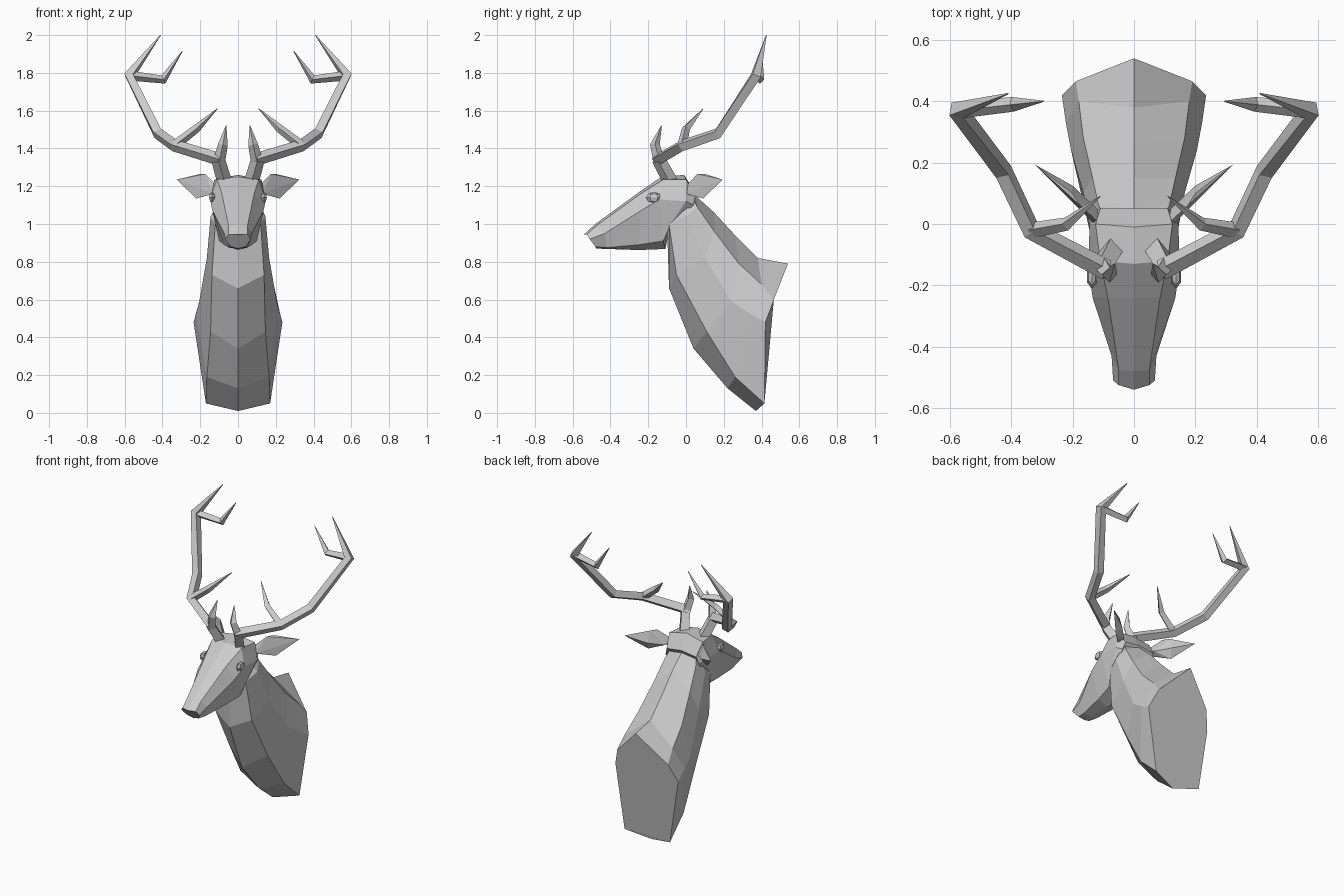
import bpy, bmesh
from mathutils import Vector


def finish(name, bm, mirror=False):
    bmesh.ops.recalc_face_normals(bm, faces=bm.faces)
    me = bpy.data.meshes.new(name)
    bm.to_mesh(me)
    bm.free()
    ob = bpy.data.objects.new(name, me)
    bpy.context.collection.objects.link(ob)
    if mirror:
        ob.modifiers.new("mirror", 'MIRROR').use_mirror_merge = False
    return ob


def skin(bm, rings):
    """Join closed rings of points with quads and cap both ends."""
    loops = [[bm.verts.new(p) for p in r] for r in rings]
    n = len(loops[0])
    for a, b in zip(loops, loops[1:]):
        for i in range(n):
            j = (i + 1) % n
            bm.faces.new((a[i], a[j], b[j], b[i]))
    bm.faces.new(loops[0])
    bm.faces.new(loops[-1])


def loft(name, halves):
    """Loft symmetric rings given as half outlines, centre to centre."""
    bm = bmesh.new()
    skin(bm, [h + [(-x, y, z) for x, y, z in h[-2:0:-1]] for h in halves])
    return finish(name, bm)


def horn(bm, pts, radii):
    """Square tapering tube along a path."""
    pts = [Vector(p) for p in pts]
    rings, side = [], None
    for i, p in enumerate(pts):
        d0 = (p - pts[i - 1]).normalized() if i else (pts[1] - p).normalized()
        d1 = (pts[i + 1] - p).normalized() if i < len(pts) - 1 else d0
        t = (d0 + d1).normalized()
        if side is None:
            side = t.cross(Vector((0, 1, 0)))
        side = (side - t * side.dot(t)).normalized()
        up = t.cross(side)
        r = radii[i]
        rings.append([p + side * r, p + up * r, p - side * r, p - up * r])
    skin(bm, rings)


# neck: rings from wall plate to skull (throat, front corner, side, back corner, nape)
loft("neck", [
    [(0, .37, .01), (.17, .415, .05), (.235, .42, .48), (.19, .465, .60), (0, .54, .79)],
    [(0, .22, .13), (.165, .26, .19), (.222, .33, .53), (.18, .40, .68), (0, .38, .82)],
    [(0, .04, .34), (.145, .11, .43), (.205, .24, .59), (.165, .28, .79), (0, .26, .94)],
    [(0, -.09, .66), (.138, -.05, .73), (.165, .10, .82), (.135, .15, .96), (0, .15, 1.06)],
    [(0, -.10, .98), (.12, -.09, 1.0), (.145, 0, 1.04), (.115, .06, 1.09), (0, .05, 1.15)],
    [(0, -.08, 1.06), (.08, -.07, 1.08), (.10, -.02, 1.10), (.09, .02, 1.16), (0, .01, 1.2)],
])

# head: rings from nose to nape (top, top corner, cheek, jaw, underside)
loft("head", [
    [(0, -.54, .945), (.05, -.525, .945), (.068, -.51, .92), (.04, -.48, .88), (0, -.475, .87)],
    [(0, -.48, 1.0), (.05, -.475, .99), (.073, -.43, .95), (.05, -.42, .875), (0, -.42, .868)],
    [(0, -.24, 1.175), (.085, -.24, 1.16), (.135, -.24, 1.07), (.075, -.25, .89), (0, -.25, .862)],
    [(0, -.13, 1.25), (.11, -.12, 1.235), (.148, -.14, 1.13), (.10, -.12, .91), (0, -.11, .868)],
    [(0, -.01, 1.26), (.125, 0, 1.235), (.145, 0, 1.12), (.12, -.08, 1.0), (0, -.10, .98)],
    [(0, .05, 1.165), (.11, .05, 1.15), (.125, .04, 1.1), (.10, -.03, 1.02), (0, -.06, 1.02)],
])

# eyes: flattened low-poly beads
bm = bmesh.new()
bmesh.ops.create_uvsphere(bm, u_segments=6, v_segments=4, radius=1)
for v in bm.verts:
    v.co = Vector((.137 + v.co.x * .018, -.17 + v.co.y * .042, 1.14 + v.co.z * .028))
finish("eyes", bm, True)

# ears: folded leaf shapes
bm = bmesh.new()
for p in [(.11, .0, 1.20), (.12, .05, 1.17), (.13, .0, 1.16), (.175, .06, 1.265),
          (.20, .10, 1.265), (.165, .05, 1.15), (.22, .09, 1.135),
          (.20, .125, 1.19), (.325, .195, 1.235)]:
    bm.verts.new(p)
bmesh.ops.convex_hull(bm, input=bm.verts)
finish("ears", bm, True)

# antlers: main beam with three side tines
bm = bmesh.new()
horn(bm, [(.07, -.08, 1.22), (.105, -.145, 1.34)], [.04, .036])
horn(bm, [(.09, -.15, 1.34), (.335, -.02, 1.415), (.425, .17, 1.48),
          (.575, .37, 1.785), (.41, .425, 2.0)], [.034, .032, .032, .033, .002])
horn(bm, [(.10, -.14, 1.33), (.08, -.165, 1.42), (.063, -.13, 1.52)], [.032, .026, .002])
horn(bm, [(.33, -.02, 1.42), (.22, .0, 1.505), (.11, .09, 1.61)], [.026, .022, .002])
horn(bm, [(.57, .37, 1.785), (.395, .39, 1.765), (.295, .40, 1.915)], [.026, .024, .002])
finish("antlers", bm, True)
